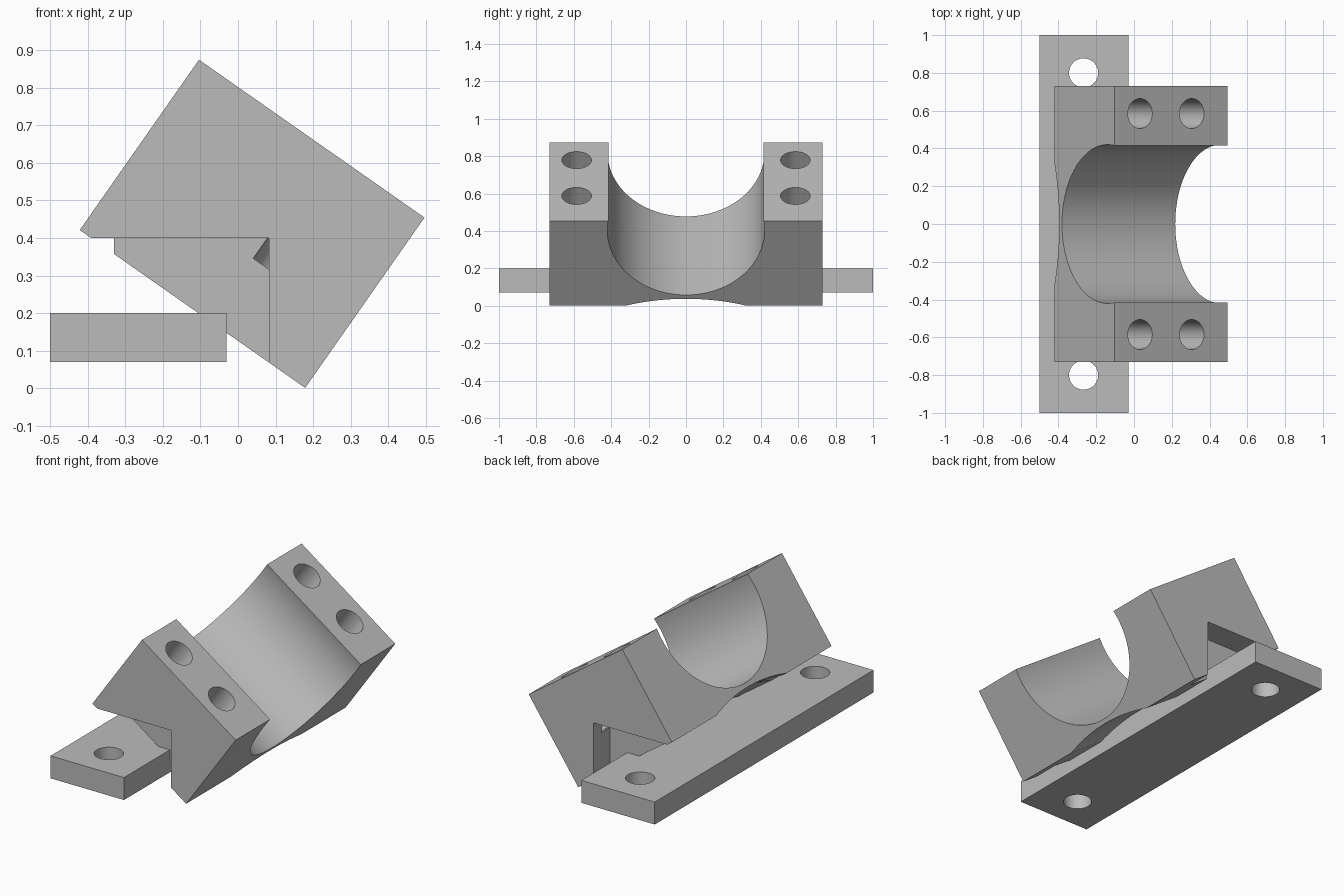
import bpy
import math
from mathutils import Matrix, Vector

cube = bpy.data.objects.get("Cube")
if cube:
    bpy.data.objects.remove(cube, do_unlink=True)

grey = bpy.data.materials.new("plain grey")
grey.use_nodes = True
colour = (0.5, 0.5, 0.5, 1)
grey.diffuse_color = colour
grey.node_tree.nodes["Principled BSDF"].inputs["Base Color"].default_value = colour

# Frame of the tilted block: local x runs down the slope, local z is its top normal
TILT = Matrix.Translation((0.0375, 0, 0.4375)) @ Matrix.Rotation(math.radians(35), 4, 'Y')
LENGTH, WIDTH, THICK = 0.732, 1.46, 0.553
TOP = THICK / 2


def box(name, low, high, frame=Matrix()):
    low, high = Vector(low), Vector(high)
    bpy.ops.mesh.primitive_cube_add(size=1)
    ob = bpy.context.object
    ob.name = name
    ob.data.transform(frame @ Matrix.Translation((low + high) / 2)
                      @ Matrix.Diagonal((*(high - low), 1)))
    ob.data.materials.append(grey)
    return ob


def cylinder(name, radius, length, centre, frame=Matrix(), along_x=False, sides=64):
    bpy.ops.mesh.primitive_cylinder_add(vertices=sides, radius=radius, depth=length)
    ob = bpy.context.object
    ob.name = name
    turn = Matrix.Rotation(math.pi / 2, 4, 'Y') if along_x else Matrix()
    ob.data.transform(frame @ Matrix.Translation(centre) @ turn)
    ob.data.materials.append(grey)
    return ob


def cut(target, cutters):
    for cutter in cutters:
        cutter.hide_render = True
        mod = target.modifiers.new(cutter.name, 'BOOLEAN')
        mod.operation = 'DIFFERENCE'
        mod.solver = 'EXACT'
        mod.object = cutter
        bpy.ops.object.select_all(action='DESELECT')
        target.select_set(True)
        bpy.context.view_layer.objects.active = target
        bpy.ops.object.modifier_apply(modifier=mod.name)
        bpy.data.objects.remove(cutter, do_unlink=True)
    bpy.ops.object.shade_smooth_by_angle(angle=math.radians(30))


# Mounting plate with a bolt hole at each end
plate = box("mounting_plate", (-0.5, -1, 0.07), (-0.03, 1, 0.2))
cut(plate, [cylinder("plate_hole", 0.077, 1, (-0.267, side * 0.8, 0.1))
            for side in (-1, 1)])

# Tilted bearing block
half = Vector((LENGTH, WIDTH, THICK)) / 2
block = box("bearing_block", -half, half, TILT)

# Open bore along the slope and shallow hollow underneath
cutters = [
    cylinder("bore", 0.42, 2, (0, 0, TOP - 0.064), TILT, True, 128),
    cylinder("under_hollow", 1.19, 2, (0, 0, -TOP + 0.044 - 1.19), TILT, True, 256),
    box("back_relief", (-1, -1, -0.5), (-0.33, 1, 0.4)),
]
for side in (-1, 1):
    # Clearance notch above each end of the plate
    y0, y1 = sorted((side * 0.58, side * 1.2))
    cutters.append(box("side_notch", (-1.2, y0, -0.6), (0.082, y1, 0.4)))
    # Blind bolt holes in the top faces
    for along in (-0.2, 0.134):
        cutters.append(cylinder("bolt_hole", 0.079, 0.7,
                                (along, side * 0.585, TOP), TILT))
cut(block, cutters)
